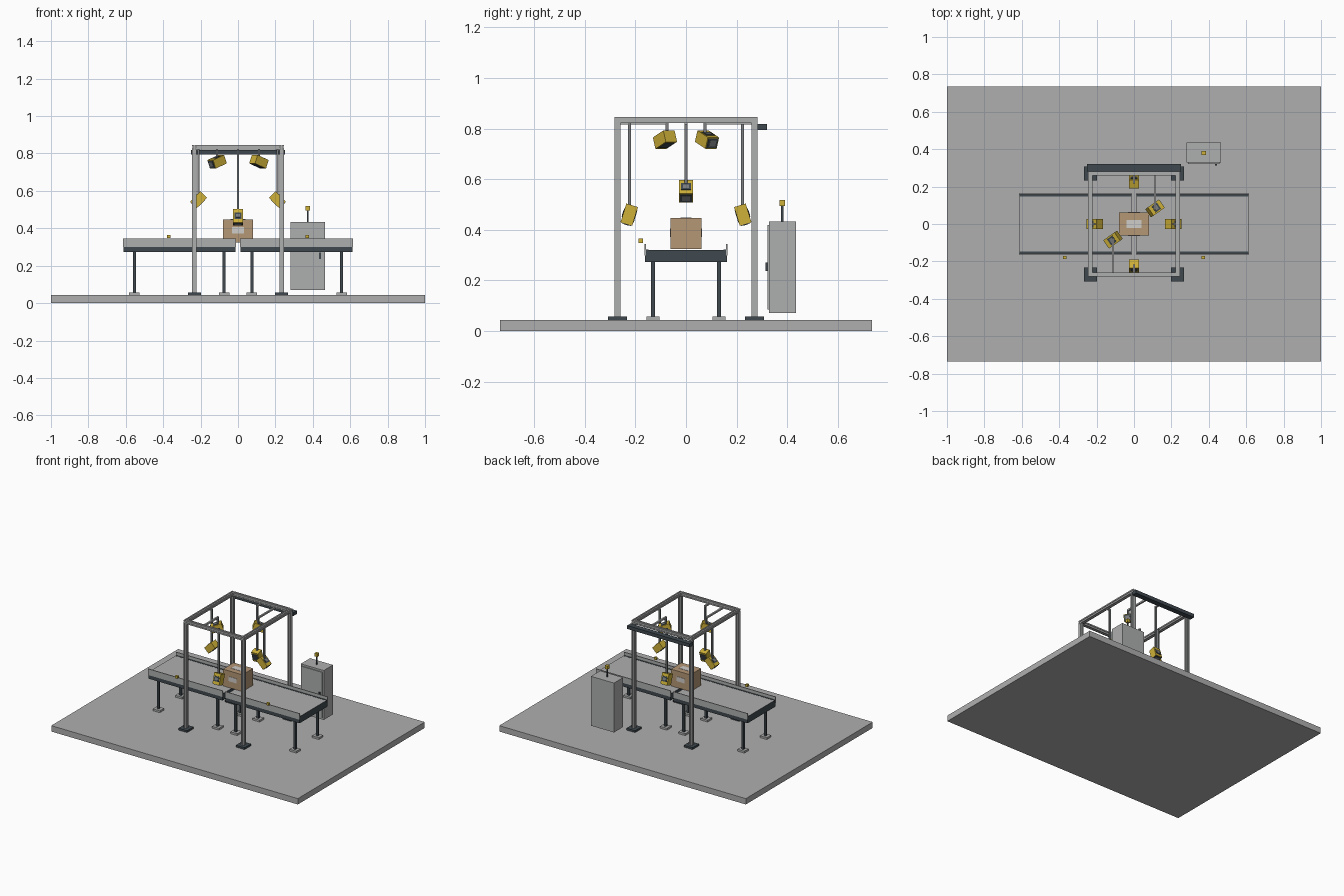
import bpy, bmesh, math
from mathutils import Matrix, Vector

if "Cube" in bpy.data.objects:
    bpy.data.objects.remove(bpy.data.objects["Cube"])


def material(name, rgb):
    m = bpy.data.materials.new(name)
    m.diffuse_color = (*rgb, 1)
    m.use_nodes = True
    m.node_tree.nodes["Principled BSDF"].inputs["Base Color"].default_value = m.diffuse_color
    return m


FLOOR = material("concrete_grey", (0.42, 0.43, 0.42))
STEEL = material("light_steel", (0.42, 0.43, 0.425))
ROD = material("rod_grey", (0.20, 0.21, 0.215))
DARK = material("dark_slate", (0.05, 0.066, 0.078))
YELLOW = material("safety_yellow", (0.62, 0.44, 0.04))
CARD = material("cardboard", (0.46, 0.31, 0.18))
LABEL = material("label_white", (0.62, 0.61, 0.59))


def add(name, bm, *mats, matrix=None):
    bmesh.ops.recalc_face_normals(bm, faces=bm.faces)
    me = bpy.data.meshes.new(name)
    bm.to_mesh(me)
    bm.free()
    for m in mats:
        me.materials.append(m)
    ob = bpy.data.objects.new(name, me)
    bpy.context.collection.objects.link(ob)
    if matrix is not None:
        ob.matrix_world = matrix
    return ob


def box(name, center, size, *mats, matrix=None):
    bm = bmesh.new()
    t = Matrix.Translation(center) @ Matrix.Diagonal((*size, 1))
    bmesh.ops.create_cube(bm, size=1, matrix=t)
    return add(name, bm, *mats, matrix=matrix)


def extrusion(name, start, end, half=0.012):
    """Slotted square profile swept from start to end."""
    n, d = half * 0.22, half * 0.3
    quarter = [(half, -half), (half, -n), (half - d, -n), (half - d, n), (half, n)]
    pts = []
    for k in range(4):
        r = Matrix.Rotation(k * math.pi / 2, 2)
        pts += [r @ Vector(p) for p in quarter]
    start, axis = Vector(start), Vector(end) - Vector(start)
    rot = Vector((0, 0, 1)).rotation_difference(axis).to_matrix().to_4x4()
    bm = bmesh.new()
    face = bm.faces.new([bm.verts.new((p.x, p.y, 0)) for p in pts])
    res = bmesh.ops.extrude_face_region(bm, geom=[face])
    top = [v for v in res["geom"] if isinstance(v, bmesh.types.BMVert)]
    bmesh.ops.translate(bm, verts=top, vec=(0, 0, axis.length))
    return add(name, bm, STEEL, matrix=Matrix.Translation(start) @ rot)


# Floor slab
G = 0.043
box("floor_slab", (0, 0, G / 2), (2, 1.47, G), FLOOR)

# Gantry frame
PX, PY, TOP = 0.233, 0.27, 0.846
for sx in (-1, 1):
    for sy in (-1, 1):
        box("gantry_foot", (sx * PX, sy * PY, G + 0.007), (0.07, 0.075, 0.014), DARK)
        extrusion("gantry_post", (sx * PX, sy * PY, G + 0.014), (sx * PX, sy * PY, TOP - 0.024))
    extrusion("gantry_side_beam", (sx * PX, -PY - 0.012, TOP - 0.012), (sx * PX, PY + 0.012, TOP - 0.012))
    extrusion("gantry_cross_beam", (-PX + 0.012, sx * PY, TOP - 0.012), (PX - 0.012, sx * PY, TOP - 0.012))
box("rear_cable_duct", (0, 0.301, 0.806), (0.505, 0.038, 0.025), DARK)

# Conveyors
for s in (-1, 1):
    cx, length = s * 0.3125, 0.60
    bed = box("conveyor_bed", (cx, 0, 0.2965), (length, 0.296, 0.049), DARK, FLOOR)
    for p in bed.data.polygons:
        if p.normal.z > 0.5:
            p.material_index = 1
    for sy in (-1, 1):
        box("conveyor_rail", (cx, sy * 0.153, 0.297), (length, 0.010, 0.05), DARK)
        box("conveyor_lower_lip", (cx, sy * 0.159, 0.286), (length, 0.004, 0.028), DARK)
        box("side_guard", (cx, sy * 0.161, 0.322), (length + 0.004, 0.006, 0.045), STEEL)
        for lx in (0.074, 0.554):
            box("conveyor_leg", (s * lx, sy * 0.13, 0.165), (0.016, 0.016, 0.22), DARK)
            box("conveyor_foot", (s * lx, sy * 0.13, G + 0.007), (0.056, 0.05, 0.014), STEEL)
    box("photo_eye", (s * 0.37, -0.179, 0.357), (0.019, 0.017, 0.017), YELLOW)

# Parcel with labels
box("parcel", (0, 0, 0.3855), (0.158, 0.124, 0.123), CARD)
box("parcel_top_label", (0, 0, 0.4475), (0.08, 0.043, 0.003), LABEL)
for sy in (-1, 1):
    box("parcel_side_label", (0, sy * 0.0625, 0.389), (0.062, 0.003, 0.034), LABEL)


# Scanner heads: local +y is the viewing side
def scanner(pos, yaw, tilt):
    m = (Matrix.Translation(pos) @ Matrix.Rotation(math.radians(yaw), 4, "Z")
         @ Matrix.Rotation(math.radians(-tilt), 4, "X"))
    box("scanner_body", (0, 0, 0), (0.054, 0.048, 0.077), YELLOW, matrix=m)
    box("scanner_back_panel", (0, -0.0245, 0), (0.040, 0.003, 0.036), DARK, matrix=m)
    box("scanner_back_plate", (0, -0.0262, 0), (0.024, 0.002, 0.018), ROD, matrix=m)
    box("scanner_window", (0, 0.0245, 0), (0.042, 0.003, 0.05), DARK, matrix=m)
    box("scanner_end_cap", (0, 0, -0.039), (0.046, 0.040, 0.004), DARK, matrix=m)
    box("scanner_connector", (0, 0, -0.0415), (0.030, 0.024, 0.002), ROD, matrix=m)


def hanger(x, y, z, ax, ay):
    """Vertical rod at x, y with a horizontal arm to the beam at ax, ay."""
    top = 0.828
    box("hanger_rod", (x, y, (z + top) / 2), (0.012, 0.012, top - z), ROD)
    box("hanger_arm", ((x + ax) / 2, (y + ay) / 2, top - 0.006),
        (abs(ax - x) + 0.012, abs(ay - y) + 0.012, 0.012), STEEL)


for s in (-1, 1):
    # low heads facing the parcel ends along y
    scanner((0, s * 0.224, 0.46), 0 if s < 0 else 180, 17)
    hanger(0, s * 0.223, 0.48, 0, s * 0.262)
    # middle heads on the sides
    scanner((s * 0.211, 0, 0.553), s * 90, 45)
    hanger(s * 0.211, 0, 0.57, s * 0.225, 0)
    # upper heads looking down
    scanner((s * 0.112, s * 0.083, 0.756), 125 if s > 0 else -55, 69)
    hanger(s * 0.112, s * 0.075, 0.765, s * 0.112, s * 0.262)

# Control cabinet
box("cabinet", (0.373, 0.3815, 0.252), (0.186, 0.107, 0.362), STEEL)
box("cabinet_door", (0.373, 0.325, 0.252), (0.168, 0.007, 0.335), STEEL)
box("door_handle", (0.438, 0.318, 0.254), (0.009, 0.009, 0.034), DARK)
box("beacon_pole", (0.373, 0.38, 0.464), (0.009, 0.009, 0.064), DARK)
box("beacon", (0.373, 0.38, 0.506), (0.022, 0.022, 0.024), YELLOW)
